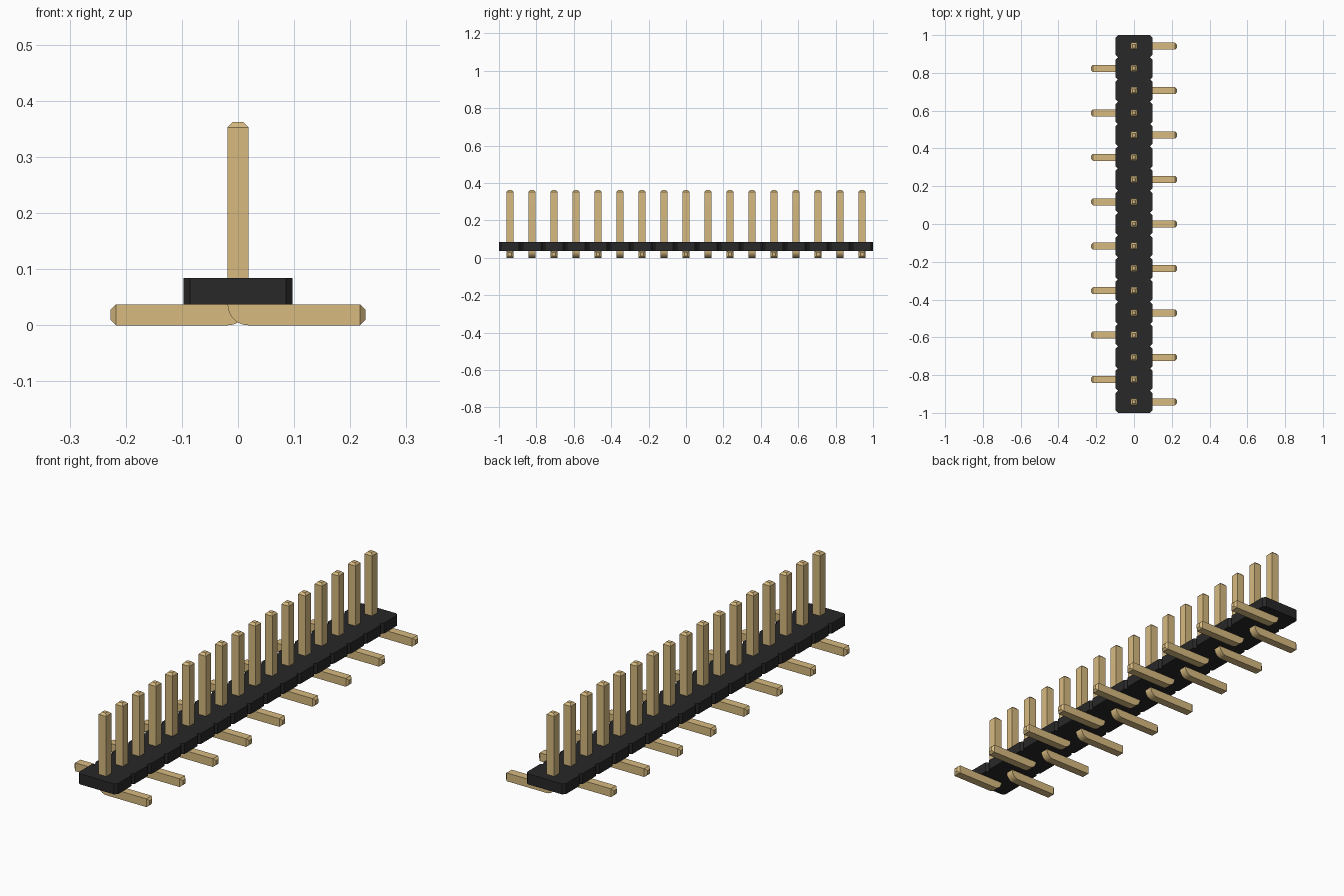
import bpy
import bmesh
from math import cos, sin, pi, radians

if "Cube" in bpy.data.objects:
    bpy.data.objects.remove(bpy.data.objects["Cube"])

COUNT = 17
PITCH = 2 / COUNT
HALF = 0.0185            # half the pin thickness
TIP = HALF / 2           # half the thickness at the chamfered tips
PIN_TOP, REACH = 0.362, 0.227
BODY_HALF, BODY_LOW, BODY_TOP = 0.097, 0.037, 0.084
NOTCH = PITCH / 10


def make_material(name, color):
    mat = bpy.data.materials.new(name)
    mat.use_nodes = True
    mat.diffuse_color = (*color, 1)
    mat.node_tree.nodes["Principled BSDF"].inputs["Base Color"].default_value = (*color, 1)
    return mat


def finish_mesh(bm, name, mat):
    bmesh.ops.remove_doubles(bm, verts=bm.verts, dist=1e-5)
    bmesh.ops.recalc_face_normals(bm, faces=bm.faces)
    mesh = bpy.data.meshes.new(name)
    bm.to_mesh(mesh)
    bm.free()
    mesh.materials.append(mat)
    return mesh


def add_object(name, mesh):
    obj = bpy.data.objects.new(name, mesh)
    bpy.context.collection.objects.link(obj)
    return obj


gold = make_material("pin gold", (0.68, 0.49, 0.215))
black = make_material("housing black", (0.021, 0.021, 0.021))

# Housing: a notched outline, one chamfered segment per pin, extruded upward
side = []
for i in range(COUNT):
    low = -1 + i * PITCH
    high = low + PITCH
    side += [(BODY_HALF - NOTCH, low), (BODY_HALF, low + NOTCH),
             (BODY_HALF, high - NOTCH), (BODY_HALF - NOTCH, high)]
outline = [p for i, p in enumerate(side) if i % 4 or i == 0]
outline += [(-x, y) for x, y in reversed(outline)]
bm = bmesh.new()
base = bm.faces.new([bm.verts.new((x, y, BODY_LOW)) for x, y in outline])
top = bmesh.ops.extrude_face_region(bm, geom=[base], use_keep_orig=True)
bmesh.ops.translate(bm, vec=(0, 0, BODY_TOP - BODY_LOW),
                    verts=[v for v in top["geom"] if isinstance(v, bmesh.types.BMVert)])
add_object("housing", finish_mesh(bm, "housing", black))

# Bent pin: square rings given as outer point, inner point and half depth
thick = 2 * HALF
rings = [((-TIP, PIN_TOP), (TIP, PIN_TOP), TIP),
         ((-HALF, PIN_TOP - TIP), (HALF, PIN_TOP - TIP), HALF)]
for i in range(9):
    a = i / 8 * pi / 2
    rings.append(((HALF - thick * cos(a), thick - thick * sin(a)), (HALF, thick), HALF))
rings += [((REACH - TIP, 0), (REACH - TIP, thick), HALF),
          ((REACH, HALF - TIP), (REACH, HALF + TIP), TIP)]

bm = bmesh.new()
loops = []
for (ox, oz), (ix, iz), d in rings:
    corners = [(ox, -d, oz), (ix, -d, iz), (ix, d, iz), (ox, d, oz)]
    loops.append([bm.verts.new(c) for c in corners])
for a, b in zip(loops, loops[1:]):
    for k in range(4):
        n = (k + 1) % 4
        bm.faces.new((a[k], a[n], b[n], b[k]))
bm.faces.new(loops[0])
bm.faces.new(loops[-1])
pin_mesh = finish_mesh(bm, "pin", gold)
pin_mesh.shade_smooth()
pin_mesh.set_sharp_from_angle(angle=radians(25))

# Row of pins, with feet pointing alternately to each side
for i in range(COUNT):
    pin = add_object(f"pin_{i + 1}", pin_mesh)
    pin.location.y = -1 + (i + 0.5) * PITCH
    pin.rotation_euler.z = pi * (i % 2)
